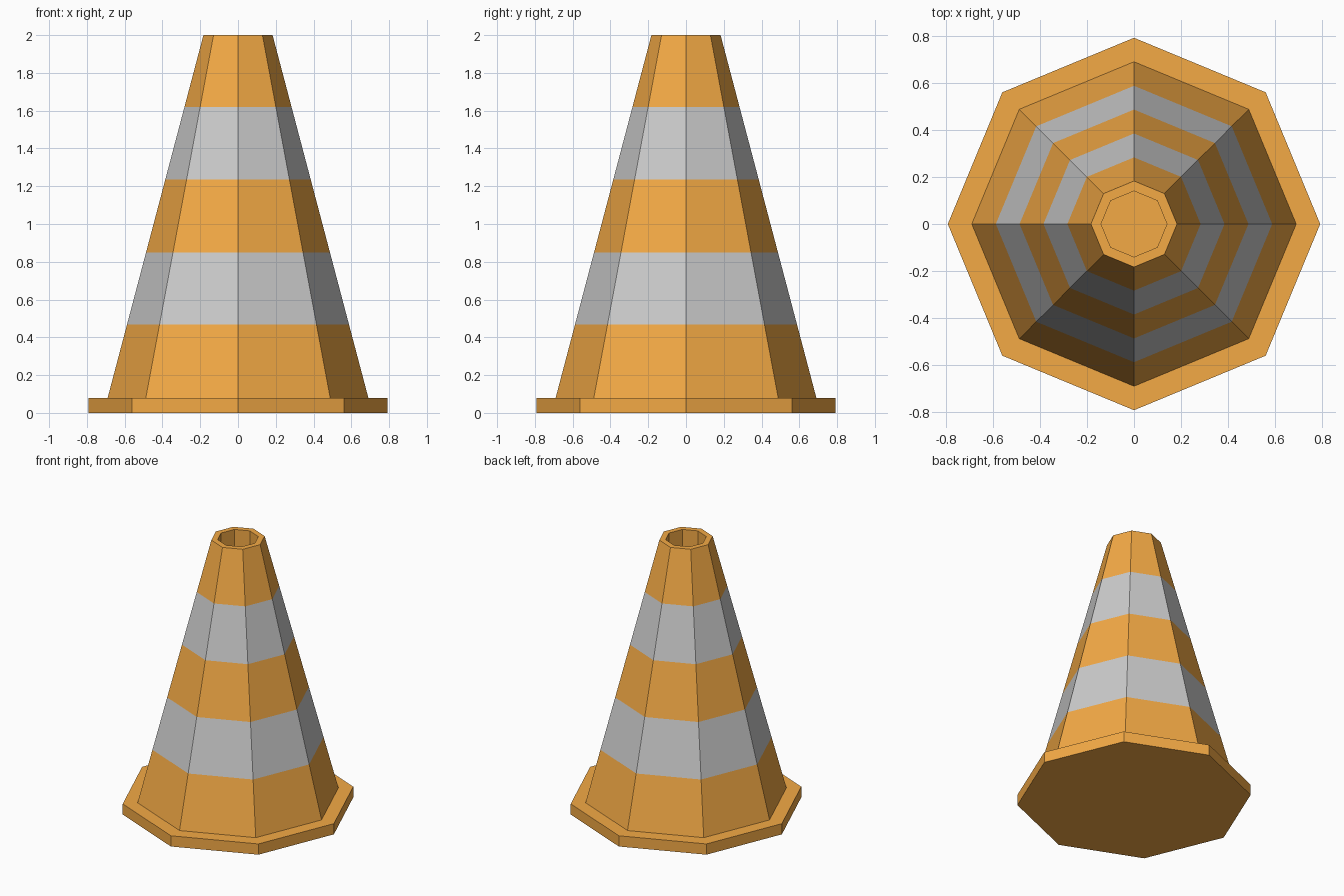
import bpy, bmesh
from math import cos, sin, tau

if "Cube" in bpy.data.objects:
    bpy.data.objects.remove(bpy.data.objects["Cube"])

SIDES = 8


def material(name, rgb):
    m = bpy.data.materials.new(name)
    m.diffuse_color = (*rgb, 1)
    m.use_nodes = True
    m.node_tree.nodes["Principled BSDF"].inputs["Base Color"].default_value = m.diffuse_color
    return m


orange = material("orange", (0.9, 0.4, 0.06))
white = material("white", (0.8, 0.8, 0.8))


def lathe(name, profile, stripes=(), cap_start=False, cap_end=False):
    """Revolve (radius, z) points into flat-sided rings; stripes lists the white segments."""
    bm = bmesh.new()
    rings = [[bm.verts.new((r * cos(tau * i / SIDES), r * sin(tau * i / SIDES), z))
              for i in range(SIDES)] for r, z in profile]
    for s, (a, b) in enumerate(zip(rings, rings[1:])):
        for i in range(SIDES):
            j = (i + 1) % SIDES
            face = bm.faces.new((a[i], a[j], b[j], b[i]))
            face.material_index = 1 if s in stripes else 0
    if cap_start:
        bm.faces.new(rings[0][::-1])
    if cap_end:
        bm.faces.new(rings[-1])
    mesh = bpy.data.meshes.new(name)
    bm.to_mesh(mesh)
    bm.free()
    mesh.materials.append(orange)
    mesh.materials.append(white)
    bpy.context.collection.objects.link(bpy.data.objects.new(name, mesh))


# Octagonal foot plate, open under the cone
BOTTOM_R, BOTTOM_Z, TOP_R, TOP_Z = 0.69, 0.08, 0.183, 2.0
lathe("base", [(0.792, 0), (0.792, BOTTOM_Z), (BOTTOM_R, BOTTOM_Z)], cap_start=True)

# Tapered body with two white bands, flat rim and straight-walled recess
heights = [BOTTOM_Z, 0.467, 0.85, 1.235, 1.62, TOP_Z]
body = [(BOTTOM_R + (TOP_R - BOTTOM_R) * (z - BOTTOM_Z) / (TOP_Z - BOTTOM_Z), z)
        for z in heights]
lathe("cone_body", body + [(0.14, TOP_Z), (0.14, TOP_Z - 0.25)],
      stripes=(1, 3), cap_end=True)
